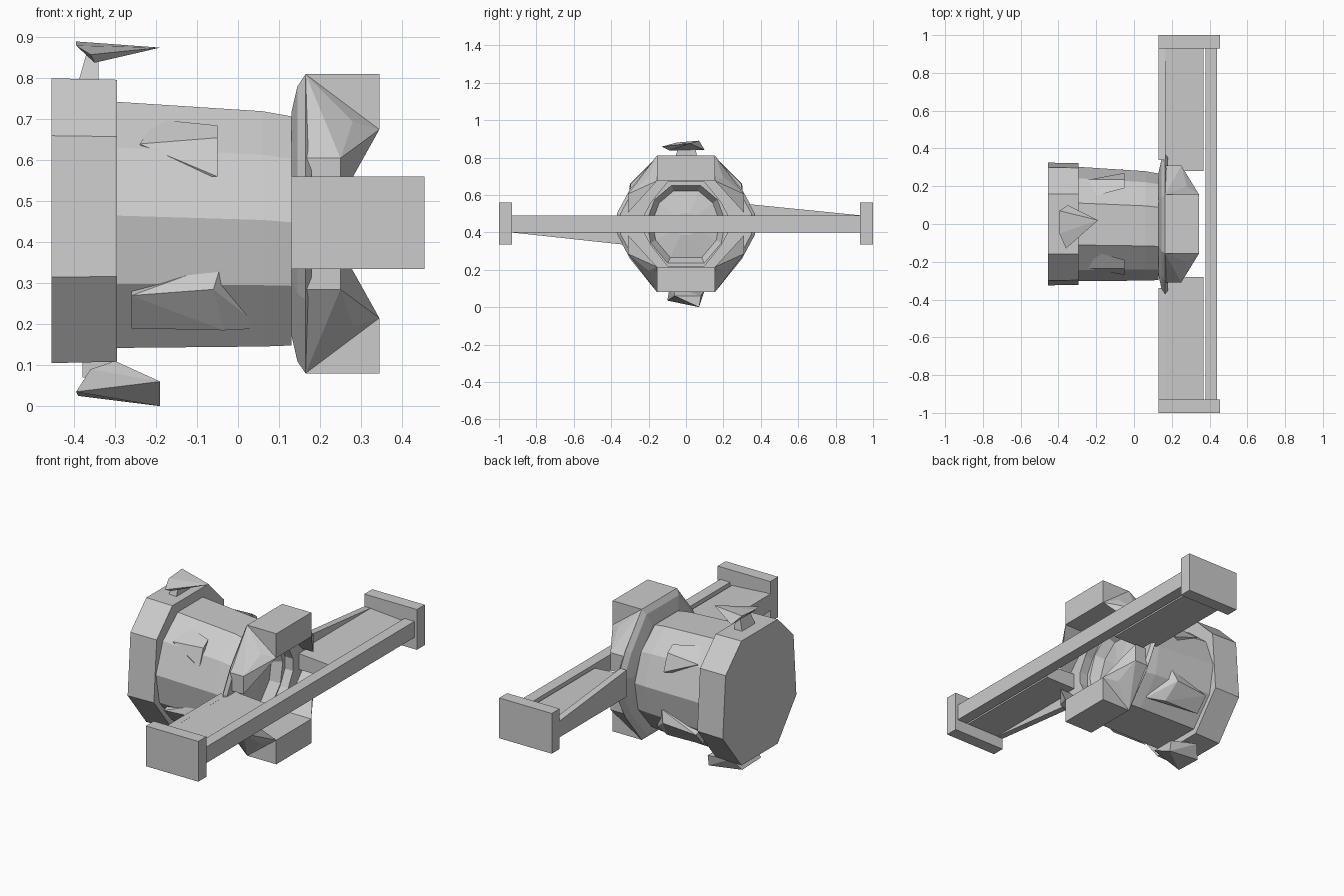
import bpy, bmesh

old = bpy.data.objects.get("Cube")
if old:
    bpy.data.objects.remove(old, do_unlink=True)

MID = 0.445  # height of the main axis

grey = bpy.data.materials.new("hull grey")
grey.use_nodes = True
TONE = (0.6, 0.6, 0.6, 1)
grey.diffuse_color = TONE
grey.node_tree.nodes["Principled BSDF"].inputs["Base Color"].default_value = TONE


def finish(name, bm):
    bmesh.ops.recalc_face_normals(bm, faces=bm.faces)
    mesh = bpy.data.meshes.new(name)
    bm.to_mesh(mesh)
    bm.free()
    mesh.materials.append(grey)
    obj = bpy.data.objects.new(name, mesh)
    bpy.context.scene.collection.objects.link(obj)
    return obj


def hull(name, points):
    bm = bmesh.new()
    verts = [bm.verts.new(p) for p in points]
    res = bmesh.ops.convex_hull(bm, input=verts)
    loose = [g for g in res["geom_interior"] if isinstance(g, bmesh.types.BMVert)]
    bmesh.ops.delete(bm, geom=loose, context="VERTS")
    bmesh.ops.dissolve_limit(bm, angle_limit=0.01, verts=bm.verts, edges=bm.edges)
    return finish(name, bm)


def corners(xs, ys, zs):
    return [(x, y, z) for x in xs for y in ys for z in zs]


def box(name, xs, ys, zs):
    return hull(name, corners(xs, ys, zs))


def loft(name, profile, stations, closed=False):
    """Sweep a (y, z) profile along x; stations are (x, scale, shift down and right)."""
    bm = bmesh.new()
    rings = [[bm.verts.new((x, y * s - d, MID + (z - MID) * s - d)) for y, z in profile]
             for x, s, d in stations]
    pairs = list(zip(rings, rings[1:]))
    if closed:
        pairs.append((rings[-1], rings[0]))
    n = len(profile)
    for a, b in pairs:
        for i in range(n):
            j = (i + 1) % n
            bm.faces.new((a[i], a[j], b[j], b[i]))
    if not closed:
        bm.faces.new(rings[0])
        bm.faces.new(rings[-1])
    return finish(name, bm)


def both_sides(half):
    return half + [(-y, z) for y, z in reversed(half)]


# Rear disc: thick octagonal plate
disc = both_sides([(0.16, 0.8), (0.3, 0.66), (0.325, 0.315), (0.16, 0.105)])
loft("rear_disc", disc, [(-0.455, 1, 0), (-0.295, 0.99, 0)])

# Drum body with a shallow dished front
drum = both_sides([(0.11, 0.74), (0.24, 0.63), (0.3, 0.465), (0.27, 0.3), (0.14, 0.145)])
loft("drum_body", drum, [(-0.3, 1.01, 0), (0.06, 0.965, 0.01), (0.13, 0.94, 0.015),
                         (0.13, 0.7, 0), (0.08, 0.6, 0), (0.1, 0.2, 0)])

# Access panels on the drum flanks
for side, tag in ((-1, "right"), (1, "left")):
    lower = [(x, side * y, z) for x, y, z in (
        (-0.26, 0.285, 0.27), (-0.06, 0.29, 0.285), (-0.04, 0.27, 0.35), (-0.26, 0.215, 0.19),
        (-0.035, 0.215, 0.185), (-0.26, 0.2, 0.3), (0.02, 0.18, 0.3), (0.06, 0.17, 0.19))]
    hull(tag + "_lower_panel", lower)
    upper = [(x, side * y, z) for x, y, z in (
        (-0.24, 0.235, 0.64), (-0.05, 0.235, 0.655), (-0.05, 0.27, 0.56), (-0.2, 0.15, 0.7),
        (-0.05, 0.19, 0.685), (-0.2, 0.2, 0.56))]
    hull(tag + "_upper_panel", upper)

# Collar ring around the drum mouth
collar = both_sides([(0.155, 0.81), (0.3, 0.63), (0.37, 0.5), (0.37, 0.39), (0.3, 0.26),
                     (0.155, 0.08)])
loft("collar_ring", collar, [(0.13, 0.74, 0), (0.145, 0.92, 0), (0.165, 1, 0),
                             (0.18, 0.95, 0), (0.18, 0.62, 0), (0.13, 0.62, 0)], closed=True)

# Top and bottom blocks with slanted legs running to the wings
for flip, tag in ((1, "top"), (-1, "bottom")):
    near, far = MID + flip * 0.23, MID + flip * 0.365
    box(tag + "_block", (0.165, 0.345), (-0.155, 0.155), (near, far))
    for side, hand in ((-1, "right"), (1, "left")):
        leg = corners((0.165, 0.345), [side * 0.155], [near])
        leg += corners([0.165], [side * 0.155], [far])
        leg += corners([0.28], [side * 0.2], [MID + flip * 0.25])
        leg += corners((0.165, 0.25), [side * 0.31], (MID + flip * 0.06, MID + flip * 0.16))
        hull(tag + "_" + hand + "_leg", leg)

# Wings: a thin tall spine along the back edge and a slab reaching the rail
for side, tag in ((-1, "front"), (1, "back")):
    root = (0.335, 0.49) if side < 0 else (0.4, 0.55)
    wing = corners([0.165], (side * 0.28, side * 0.94), (0.4, 0.49))
    wing += corners([0.368], (side * 0.28, side * 0.94), (0.4, 0.475))
    hull(tag + "_wing", wing)
    spine = corners((0.13, 0.168), [side * 0.34], root)
    spine += corners((0.13, 0.168), [side * 0.94], (0.4, 0.49))
    hull(tag + "_wing_spine", spine)
    box(tag + "_end_plate", (0.13, 0.455), (side * 0.93, side), (0.335, 0.56))

# Long rail joining both end plates
box("front_rail", (0.378, 0.44), (-0.94, 0.94), (0.4, 0.49))

# Small fins above and below the rear disc
hull("top_fin", [(-0.395, -0.05, 0.88), (-0.395, 0.07, 0.89), (-0.19, 0.02, 0.875),
                 (-0.36, -0.13, 0.858), (-0.35, 0.1, 0.84), (-0.35, -0.09, 0.838)])
hull("top_fin_stem", corners((-0.39, -0.34), (-0.06, 0.06), [0.79])
     + corners((-0.37, -0.34), (-0.04, 0.05), [0.86]))
hull("bottom_fin", [(-0.395, -0.1, 0.035), (-0.39, 0.06, 0.025), (-0.19, 0.07, 0),
                    (-0.19, -0.06, 0.06), (-0.19, 0.08, 0.06), (-0.3, -0.07, 0.11),
                    (-0.35, 0.1, 0.09), (-0.36, -0.09, 0.09)])
box("bottom_fin_stem", (-0.38, -0.31), (-0.06, 0.06), (0.07, 0.12))
